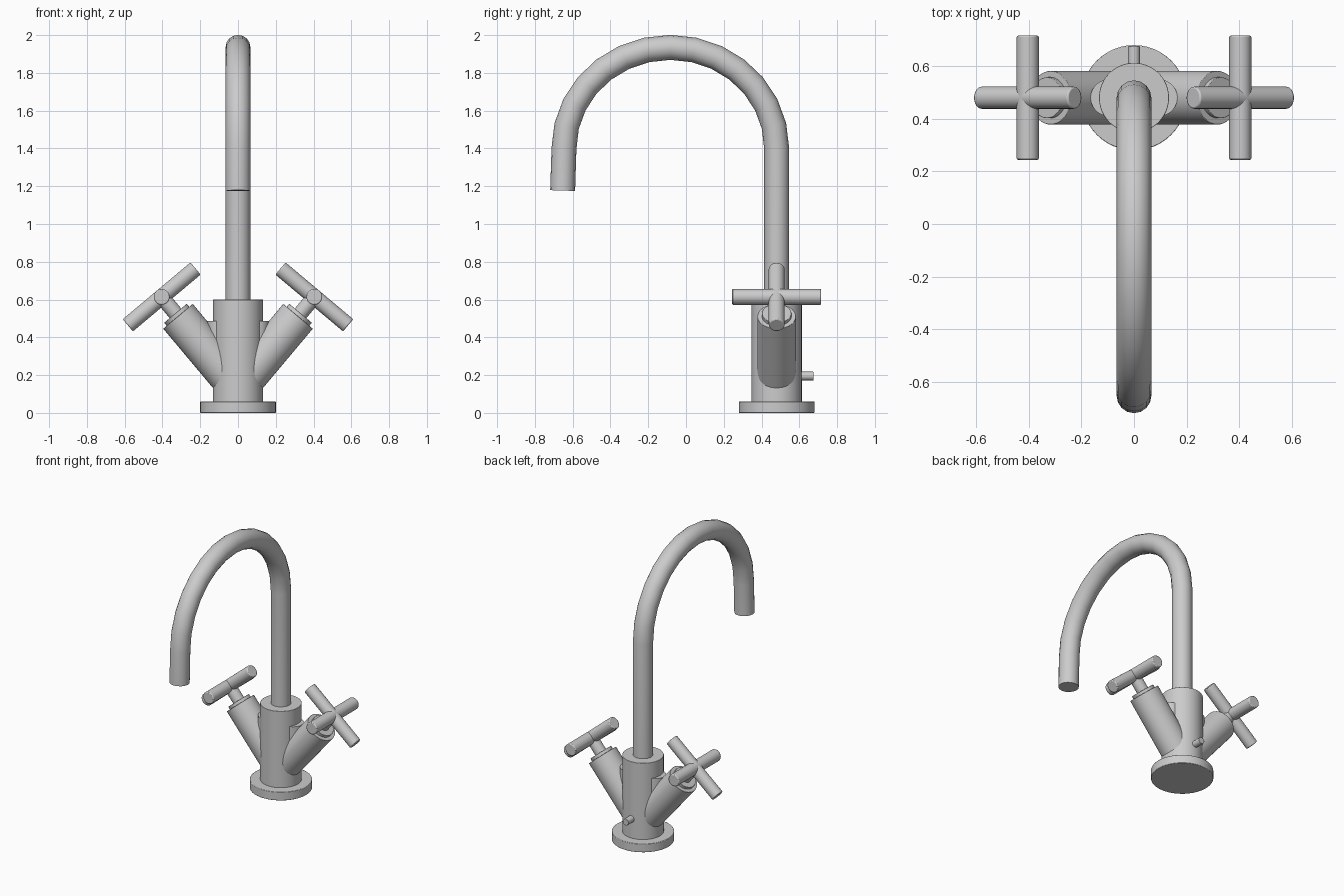
import bpy, math
from mathutils import Vector

if "Cube" in bpy.data.objects:
    bpy.data.objects.remove(bpy.data.objects["Cube"])

CY = 0.48  # depth of the faucet body axis


def smooth(ob):
    bpy.ops.object.select_all(action='DESELECT')
    ob.select_set(True)
    bpy.context.view_layer.objects.active = ob
    bpy.ops.object.shade_smooth_by_angle(angle=math.radians(35))


def rod(name, a, b, r, bevel=0.0, sides=40):
    a, b = Vector(a), Vector(b)
    d = b - a
    bpy.ops.mesh.primitive_cylinder_add(vertices=sides, radius=r, depth=d.length,
                                        location=(a + b) / 2)
    ob = bpy.context.object
    ob.name = name
    ob.rotation_euler = d.to_track_quat('Z', 'Y').to_euler()
    if bevel:
        m = ob.modifiers.new("edge", 'BEVEL')
        m.width, m.segments, m.limit_method = bevel, 2, 'ANGLE'
        m.angle_limit = math.radians(40)
    smooth(ob)
    return ob


# Base and body
rod("base_plate", (0, CY, 0), (0, CY, 0.06), 0.2, 0.003, 48)
rod("body", (0, CY, 0.05), (0, CY, 0.6), 0.133, 0.002, 48)
rod("rear_pin", (0, CY + 0.1, 0.195), (0, 0.675, 0.195), 0.023, 0.002, 20)

# Gooseneck spout: riser, elliptical arch, short drop
path = [(0, CY, 0.55)]
for i in range(15):
    t = math.pi * i / 14
    path.append((0, -0.083 + 0.563 * math.cos(t), 1.4 + 0.535 * math.sin(t)))
path.append((0, -0.653, 1.177))
cu = bpy.data.curves.new("spout", 'CURVE')
cu.dimensions = '3D'
cu.bevel_depth = 0.066
cu.bevel_resolution = 6
cu.use_fill_caps = True
sp = cu.splines.new('POLY')
sp.points.add(len(path) - 1)
for p, co in zip(sp.points, path):
    p.co = (*co, 1)
spout = bpy.data.objects.new("spout", cu)
bpy.context.collection.objects.link(spout)
bpy.ops.object.select_all(action='DESELECT')
spout.select_set(True)
bpy.context.view_layer.objects.active = spout
bpy.ops.object.convert(target='MESH')
smooth(bpy.context.object)

# Two slanted valves with cross handles
for side, s in (("left", -1), ("right", 1)):
    ang = math.radians(50)
    axis = Vector((s * math.cos(ang), 0, math.sin(ang)))
    across = Vector((s * math.sin(ang), 0, -math.cos(ang)))
    hub = Vector((s * 0.404, CY, 0.614))

    def at(back):
        return hub - axis * back

    rod(side + "_valve_arm", at(0.615), at(0.134), 0.102, 0.002)
    rod(side + "_valve_ring", at(0.15), at(0.113), 0.078, 0.002)
    rod(side + "_valve_stem", at(0.13), at(0), 0.04)
    rod(side + "_handle_bar", hub - across * 0.234, hub + across * 0.234, 0.042, 0.006, 32)
    y = Vector((0, 0.236, 0))
    rod(side + "_handle_crossbar", hub - y, hub + y, 0.042, 0.006, 32)
    # Small web joining arm and body
    rod(side + "_arm_web", (s * 0.095, CY, 0.28), (s * 0.095, CY, 0.487), 0.07)
